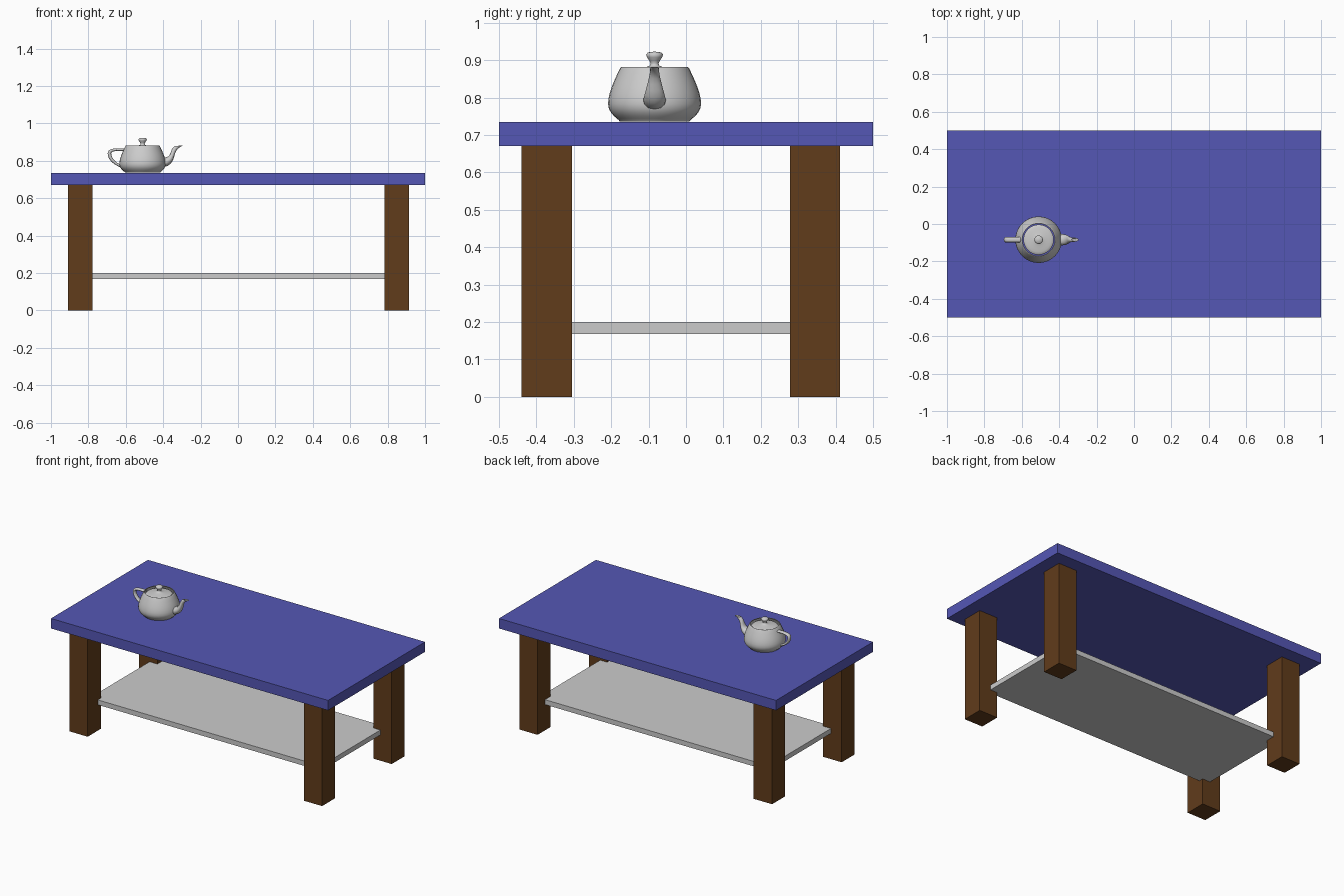
import bpy, bmesh, math

if "Cube" in bpy.data.objects:
    bpy.data.objects.remove(bpy.data.objects["Cube"])

# ---------- helpers ----------
def material(name, rgb):
    m = bpy.data.materials.new(name)
    m.diffuse_color = (*rgb, 1)
    m.use_nodes = True
    m.node_tree.nodes["Principled BSDF"].inputs["Base Color"].default_value = m.diffuse_color
    return m

def box(name, lo, hi, mat=None):
    bpy.ops.mesh.primitive_cube_add(size=1, location=[(a + b) / 2 for a, b in zip(lo, hi)])
    ob = bpy.context.object
    ob.name = name
    ob.scale = [b - a for a, b in zip(lo, hi)]
    bpy.ops.object.transform_apply(location=False, rotation=False, scale=True)
    if mat:
        ob.data.materials.append(mat)
    return ob

def bez(pts, t):
    s = 1 - t
    w = (s**3, 3*s*s*t, 3*s*t*t, t**3)
    return tuple(sum(k * p[i] for k, p in zip(w, pts)) for i in range(len(pts[0])))

def chain(segments, n):
    out = [segments[0][0]]
    for seg in segments:
        out += [bez(seg, i / n) for i in range(1, n + 1)]
    return out

SCALE, ORIGIN = 0.0622, (-0.51, -0.084, 0.727)

def skin(name, rings):
    """Bridge closed rings of points into a smooth surface."""
    bm = bmesh.new()
    loops = [[bm.verts.new(p) for p in r] for r in rings]
    n = len(rings[0])
    for a, b in zip(loops, loops[1:]):
        for i in range(n):
            j = (i + 1) % n
            bm.faces.new((a[i], a[j], b[j], b[i]))
    bmesh.ops.remove_doubles(bm, verts=bm.verts, dist=1e-4)
    bmesh.ops.recalc_face_normals(bm, faces=bm.faces)
    me = bpy.data.meshes.new(name)
    bm.to_mesh(me)
    bm.free()
    for p in me.polygons:
        p.use_smooth = True
    ob = bpy.data.objects.new(name, me)
    ob.scale = (SCALE,) * 3
    ob.location = ORIGIN
    bpy.context.collection.objects.link(ob)
    return ob

def lathe(name, segments, n=6, sides=32):
    ang = [2 * math.pi * i / sides for i in range(sides)]
    return skin(name, [[(r * math.cos(a), r * math.sin(a), z) for a in ang]
                       for r, z in chain(segments, n)])

def tube(name, edge_a, edge_b, widths, n=8, half=6):
    """Tube between two side profiles; each half section is a Bezier arc."""
    rings = []
    for (ax, az), (bx, bz), (w,) in zip(chain(edge_a, n), chain(edge_b, n), chain(widths, n)):
        arc = [(ax, 0, az), (ax, w, az), (bx, w, bz), (bx, 0, bz)]
        side = [bez(arc, i / half) for i in range(half + 1)]
        rings.append(side + [(x, -y, z) for x, y, z in side[-2:0:-1]])
    return skin(name, rings)

# ---------- table ----------
blue = material("blue_paint", (0.09, 0.095, 0.46))
brown = material("brown_wood", (0.12, 0.045, 0.011))

box("table_top", (-1, -0.5, 0.67), (1, 0.5, 0.735), blue)
box("lower_shelf", (-0.833, -0.335, 0.168), (0.833, 0.335, 0.2))
for xn, x0, x1 in (("left", -0.91, -0.777), ("right", 0.783, 0.915)):
    for yn, y0, y1 in (("front", -0.44, -0.305), ("back", 0.278, 0.412)):
        box(f"{yn}_{xn}_leg", (x0, y0, 0), (x1, y1, 0.67), brown)

# ---------- teapot ----------
# open body with rolled rim
lathe("teapot_body", [
    [(1.4, 2.4), (1.3375, 2.53), (1.4375, 2.53), (1.5, 2.4)],
    [(1.5, 2.4), (1.75, 1.875), (2, 1.35), (2, 0.9)],
    [(2, 0.9), (2, 0.45), (1.5, 0.225), (1.5, 0.15)]])
# lid with knob
lathe("teapot_lid", [
    [(0, 3.15), (0.8, 3.15), (0, 2.7), (0.2, 2.55)],
    [(0.2, 2.55), (0.4, 2.4), (1.3, 2.4), (1.3, 2.25)]])
# handle
tube("teapot_handle",
     [[(-1.5, 2.25), (-2.5, 2.25), (-3, 2.25), (-3, 1.8)],
      [(-3, 1.8), (-3, 1.35), (-2.65, 0.94), (-1.9, 0.6)]],
     [[(-1.6, 2.025), (-2.3, 2.025), (-2.7, 2.025), (-2.7, 1.8)],
      [(-2.7, 1.8), (-2.7, 1.575), (-2.5, 1.125), (-2, 0.9)]],
     [[(0.3,)] * 4] * 2)
# spout with turned-in lip
tube("teapot_spout",
     [[(1.7, 1.425), (2.6, 1.425), (2.3, 2.1), (2.7, 2.4)],
      [(2.7, 2.4), (2.8, 2.475), (2.9, 2.475), (2.8, 2.4)]],
     [[(1.7, 0.6), (3.1, 0.825), (2.4, 2.025), (3.3, 2.4)],
      [(3.3, 2.4), (3.525, 2.494), (3.45, 2.5125), (3.2, 2.4)]],
     [[(0.66,), (0.66,), (0.25,), (0.25,)],
      [(0.25,), (0.25,), (0.15,), (0.15,)]])
